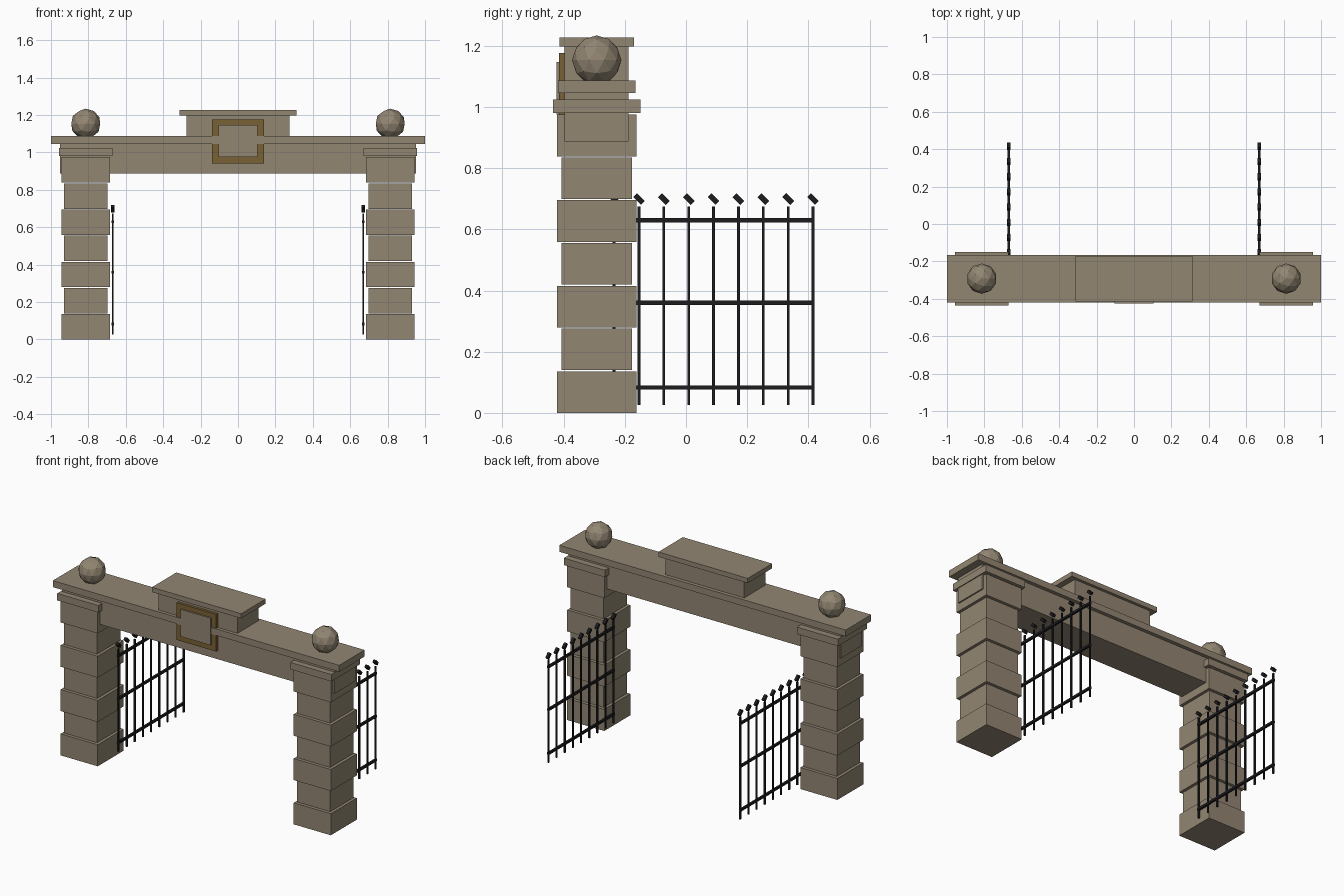
import bpy, bmesh, math
from mathutils import Matrix, Vector

if "Cube" in bpy.data.objects:
    bpy.data.objects.remove(bpy.data.objects["Cube"])


def material(name, rgb):
    m = bpy.data.materials.new(name)
    m.diffuse_color = (*rgb, 1)
    m.use_nodes = True
    m.node_tree.nodes["Principled BSDF"].inputs["Base Color"].default_value = m.diffuse_color
    return m


STONE = material("warm stone", (0.29, 0.24, 0.17))
BRONZE = material("dark bronze", (0.19, 0.12, 0.035))
IRON = material("black iron", (0.012, 0.012, 0.014))


def make(name, bm, mat):
    mesh = bpy.data.meshes.new(name)
    bm.to_mesh(mesh)
    bm.free()
    mesh.materials.append(mat)
    ob = bpy.data.objects.new(name, mesh)
    bpy.context.collection.objects.link(ob)
    return ob


def add_box(bm, centre, size, tilt=0.0):
    m = (Matrix.Translation(centre) @ Matrix.Rotation(tilt, 4, 'X')
         @ Matrix.Diagonal((*size, 1)))
    bmesh.ops.create_cube(bm, size=1, matrix=m)


def box(name, x, y, z, mat):
    """One box from its (min, max) ranges."""
    bm = bmesh.new()
    lo, hi = Vector((x[0], y[0], z[0])), Vector((x[1], y[1], z[1]))
    add_box(bm, (lo + hi) / 2, hi - lo)
    return make(name, bm, mat)


PX, PY = 0.814, -0.292          # pillar centre
GX = 0.67                       # gate plane

for side, s in (("left", -1), ("right", 1)):
    # Pillar: seven courses, alternately wide and narrow, with thin joints
    bm = bmesh.new()
    for i in range(7):
        w = 0.259 if i % 2 == 0 else 0.231
        add_box(bm, (s * PX, PY, 0.1398 * i + 0.068), (w, w, 0.136))
    make(side + "_pillar_courses", bm, STONE)

    # Capital slab
    bm = bmesh.new()
    add_box(bm, (s * PX, PY, 1.002), (0.287, 0.287, 0.044))
    make(side + "_capital", bm, STONE)

    # Faceted ball finial
    bm = bmesh.new()
    bmesh.ops.create_icosphere(bm, subdivisions=2, radius=0.081,
                               matrix=Matrix.Translation((s * PX, PY, 1.153)))
    make(side + "_ball", bm, STONE)

    # Open gate leaf: upright bars, tilted spear tips, three rails
    bars, tips, rails = bmesh.new(), bmesh.new(), bmesh.new()
    for i in range(9):
        y = -0.235 + 0.0813 * i
        add_box(bars, (s * GX, y, 0.35), (0.009, 0.009, 0.648))
        add_box(tips, (s * GX, y, 0.699), (0.018, 0.018, 0.036), math.radians(45))
    for z in (0.083, 0.36, 0.63):
        add_box(rails, (s * GX, 0.09, z), (0.013, 0.66, 0.014))
    make(side + "_gate_bars", bars, IRON)
    make(side + "_gate_tips", tips, IRON)
    make(side + "_gate_rails", rails, IRON)

# Lintel, cornice and raised centre block
box("lintel", (-0.952, 0.952), (-0.398, -0.188), (0.887, 1.048), STONE)
box("cornice", (-1, 1), (-0.419, -0.165), (1.046, 1.087), STONE)
box("centre_block", (-0.275, 0.275), (-0.398, -0.188), (1.087, 1.198), STONE)
box("centre_cap", (-0.312, 0.312), (-0.414, -0.17), (1.197, 1.227), STONE)

# Plaque: bronze backing frame with a stone panel in front
box("plaque_frame", (-0.138, 0.138), (-0.415, -0.39), (0.942, 1.177), BRONZE)
box("plaque_panel", (-0.105, 0.105), (-0.424, -0.40), (0.976, 1.147), STONE)
